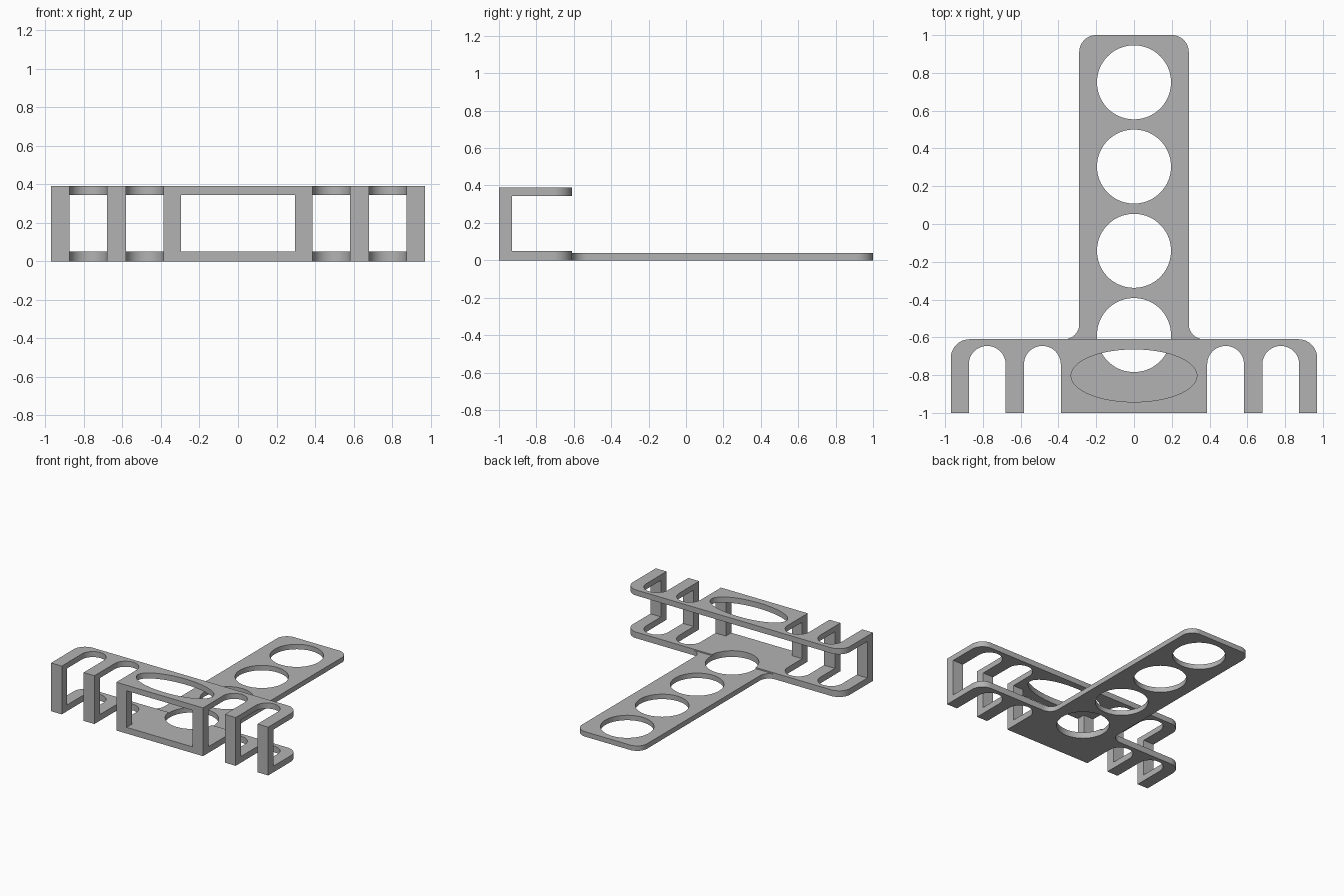
import bpy, bmesh
from math import sin, cos, radians

cube = bpy.data.objects.get("Cube")
if cube:
    bpy.data.objects.remove(cube, do_unlink=True)

grey = bpy.data.materials.new("plain grey")
grey.use_nodes = True
colour = (0.45, 0.45, 0.45, 1)
grey.diffuse_color = colour
grey.node_tree.nodes["Principled BSDF"].inputs["Base Color"].default_value = colour


def arc(cx, cy, rx, ry, start, end, steps=16):
    angles = [radians(start + (end - start) * i / steps) for i in range(steps + 1)]
    return [(cx + rx * cos(a), cy + ry * sin(a)) for a in angles]


def ellipse(cx, cy, rx, ry):
    return arc(cx, cy, rx, ry, 0, 360, 72)[:-1]


def mirrored(half):
    """Close an outline given its +x half, listed from front to back."""
    return half + [(-x, y) for x, y in reversed(half)]


def prism(name, outline, z0, z1):
    """Extrude a plan outline between two heights."""
    bm = bmesh.new()
    face = bm.faces.new([bm.verts.new((x, y, z0)) for x, y in outline])
    top = bmesh.ops.extrude_face_region(bm, geom=[face])["geom"]
    bmesh.ops.translate(bm, vec=(0, 0, z1 - z0),
                        verts=[v for v in top if isinstance(v, bmesh.types.BMVert)])
    bmesh.ops.recalc_face_normals(bm, faces=bm.faces)
    mesh = bpy.data.meshes.new(name)
    bm.to_mesh(mesh)
    bm.free()
    mesh.materials.append(grey)
    obj = bpy.data.objects.new(name, mesh)
    bpy.context.collection.objects.link(obj)
    return obj


def combine(target, tool, operation):
    mod = target.modifiers.new(operation, "BOOLEAN")
    mod.operation = operation
    mod.solver = "EXACT"
    mod.object = tool
    bpy.context.view_layer.objects.active = target
    bpy.ops.object.modifier_apply(modifier=mod.name)
    bpy.data.objects.remove(tool, do_unlink=True)


# Bracket block with rounded back corners
bracket = prism("holder_bracket",
                mirrored([(0.97, -1)] + arc(0.87, -0.71, 0.1, 0.1, 0, 90)), 0, 0.39)

# Channel between the two shelves, with the front window
channel = mirrored([(0.295, -1.1), (0.295, -0.93), (1.1, -0.93), (1.1, -0.5)])
combine(bracket, prism("channel_cutter", channel, 0.05, 0.345), "DIFFERENCE")

# Oval opening in the upper shelf
combine(bracket, prism("oval_cutter", ellipse(0, -0.803, 0.333, 0.139), 0.2, 0.5), "DIFFERENCE")

# Mounting tongue, filleted into the lower shelf
tongue = mirrored([(0.37, -0.7)] + arc(0.37, -0.53, 0.08, 0.08, 270, 180)
                  + arc(0.2, 0.91, 0.09, 0.09, 0, 90))
combine(bracket, prism("tongue", tongue, 0, 0.04), "UNION")

# Round-ended slots through shelves and front wall
for x in (-0.777, -0.485, 0.485, 0.777):
    slot = [(x - 0.0975, -1.1), (x + 0.0975, -1.1)] + arc(x, -0.743, 0.0975, 0.0975, 0, 180, 24)
    combine(bracket, prism("slot_cutter", slot, -0.1, 0.5), "DIFFERENCE")

# Row of round holes along the tongue
for i in range(4):
    hole = ellipse(0, 0.75 - 0.446 * i, 0.196, 0.196)
    combine(bracket, prism("hole_cutter", hole, -0.1, 0.15), "DIFFERENCE")

bpy.ops.object.select_all(action="DESELECT")
bracket.select_set(True)
bpy.context.view_layer.objects.active = bracket
bpy.ops.object.shade_smooth_by_angle(angle=radians(30))
